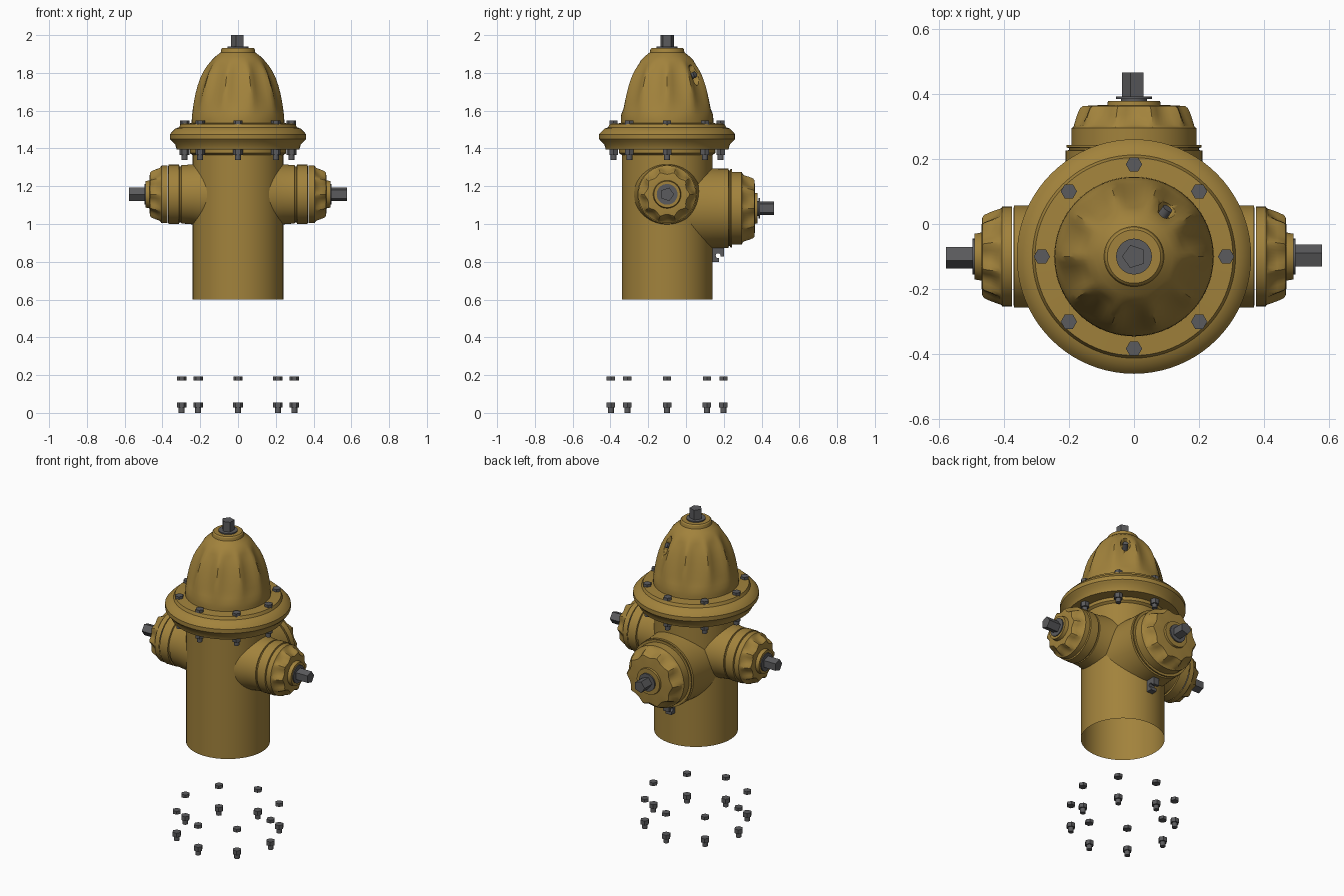
import bpy, bmesh, math
from mathutils import Matrix, Vector

if "Cube" in bpy.data.objects:
    bpy.data.objects.remove(bpy.data.objects["Cube"])

AXIS_Y = -0.10
FLUTES = 10


def material(name, rgb):
    m = bpy.data.materials.new(name)
    m.diffuse_color = (*rgb, 1)
    m.use_nodes = True
    bsdf = m.node_tree.nodes["Principled BSDF"]
    bsdf.inputs["Base Color"].default_value = (*rgb, 1)
    bsdf.inputs["Roughness"].default_value = 0.6
    return m


GOLD = material("ochre paint", (0.36, 0.225, 0.045))
STEEL = material("grey steel", (0.105, 0.105, 0.11))


def frame(loc, direction=(0, 0, 1)):
    """Matrix whose local z points along direction."""
    quat = Vector(direction).to_track_quat('Z', 'Y')
    return Matrix.Translation(loc) @ quat.to_matrix().to_4x4()


def finish(name, bm, mat, matrix, smooth=True):
    bmesh.ops.remove_doubles(bm, verts=bm.verts, dist=1e-5)
    bmesh.ops.recalc_face_normals(bm, faces=bm.faces)
    mesh = bpy.data.meshes.new(name)
    bm.to_mesh(mesh)
    bm.free()
    mesh.materials.append(mat)
    mesh.transform(matrix)
    obj = bpy.data.objects.new(name, mesh)
    bpy.context.collection.objects.link(obj)
    if smooth:
        bpy.ops.object.select_all(action='DESELECT')
        obj.select_set(True)
        bpy.context.view_layer.objects.active = obj
        bpy.ops.object.shade_smooth_by_angle(angle=math.radians(32))
    return obj


def scallop(angle):
    """Depth share of a flute: 1 in its middle, 0 on the rib."""
    period = math.tau / FLUTES
    offset = (angle - math.pi / 2 + period / 2) % period - period / 2
    return max(0, 1 - (offset / (period * 0.44)) ** 2)


def lathe(name, profile, mat, matrix, sides=80, smooth=True):
    """Spin (radius, height, optional flute depth) points round local z."""
    bm = bmesh.new()
    rings = []
    for radius, height, *depth in profile:
        ring = []
        for i in range(sides):
            a = math.tau * i / sides
            r = radius - (depth[0] * scallop(a) if depth else 0)
            ring.append(bm.verts.new((r * math.cos(a), r * math.sin(a), height)))
        rings.append(ring)
    for low, high in zip(rings, rings[1:]):
        for i in range(sides):
            j = (i + 1) % sides
            bm.faces.new((low[i], low[j], high[j], high[i]))
    return finish(name, bm, mat, matrix, smooth)


def prism(name, radius, bottom, top, mat, matrix, sides=6):
    """Closed straight column along local z."""
    profile = [(0, bottom), (radius, bottom), (radius, top), (0, top)]
    return lathe(name, profile, mat, matrix, sides, sides > 8)


def cut(target, cutter):
    """Subtract the cutter, then discard it."""
    cutter.hide_render = True
    mod = target.modifiers.new("cut", 'BOOLEAN')
    mod.operation = 'DIFFERENCE'
    mod.solver = 'EXACT'
    mod.object = cutter
    bpy.context.view_layer.objects.active = target
    bpy.ops.object.modifier_apply(modifier=mod.name)
    bpy.data.objects.remove(cutter)


upright = frame((0, AXIS_Y, 0))

# Barrel, open at the foot, with a lip under the flange
lathe("barrel", [(0.24, 0.6), (0.24, 1.365), (0.255, 1.375), (0.255, 1.41)],
      GOLD, upright)

# Wide bolted flange
lathe("flange", [(0.24, 1.395), (0.325, 1.395), (0.332, 1.42), (0.352, 1.44),
                 (0.36, 1.45), (0.36, 1.475), (0.352, 1.485), (0.332, 1.505),
                 (0.312, 1.512), (0.304, 1.53), (0.23, 1.535)], GOLD, upright)

# Fluted bonnet with a slot
bonnet = lathe("bonnet", [(0, 1.5), (0.245, 1.5), (0.245, 1.55), (0.243, 1.58),
                          (0.239, 1.61, 0.008), (0.233, 1.65, 0.014),
                          (0.225, 1.69, 0.018), (0.213, 1.735, 0.02),
                          (0.199, 1.775, 0.02), (0.182, 1.81, 0.017),
                          (0.16, 1.842, 0.01), (0.14, 1.866), (0.118, 1.888),
                          (0.092, 1.908), (0.088, 1.926), (0.082, 1.932),
                          (0, 1.932)], GOLD, upright)
a = math.radians(55)
outward = Vector((math.cos(a) * 0.9, math.sin(a) * 0.9, 0.43))
slot_at = Vector((math.cos(a) * 0.185, AXIS_Y + math.sin(a) * 0.185, 1.795))
side = Vector((-math.sin(a), math.cos(a), 0))
normal = outward.normalized()
rise = normal.cross(side)
slot_frame = Matrix.Translation(slot_at) @ Matrix((side, rise, normal)).transposed().to_4x4()
slot = prism("slot_cutter", 0.028, -0.05, 0.06, GOLD,
             slot_frame @ Matrix.Diagonal((1, 2.1, 1, 1)), 24)
cut(bonnet, slot)
prism("slot_pin", 0.016, -0.055, -0.005, STEEL, slot_frame, 16)


def operating_nut(name, matrix, start, end):
    """Round washer and five-sided nut."""
    prism(name + "_washer", 0.055, start, start + 0.008, STEEL, matrix, 32)
    prism(name, 0.037, start, end, STEEL, matrix, 5)


operating_nut("bonnet_nut", upright, 1.931, 2.0)


def outlet(name, matrix, neck, cap, nut_start, nut_end):
    lathe(name + "_neck", neck, GOLD, matrix)
    lathe(name + "_cap", cap, GOLD, matrix)
    operating_nut(name + "_nut", matrix, nut_start, nut_end)


# Two hose outlets at the sides
small_neck = [(0.175, 0.165), (0.168, 0.20), (0.159, 0.24), (0.154, 0.30),
              (0.148, 0.302), (0.148, 0.31), (0.157, 0.312), (0.157, 0.368),
              (0.148, 0.37), (0, 0.37)]
small_cap = [(0.153, 0.374), (0.153, 0.405), (0.148, 0.408), (0.146, 0.415, 0.01),
             (0.137, 0.44, 0.018), (0.128, 0.46, 0.018), (0.12, 0.466, 0.014),
             (0.095, 0.468), (0.074, 0.468), (0.07, 0.49), (0, 0.49)]
for label, sx in (("left", 1), ("right", -1)):
    outlet(label + "_outlet", frame((0, AXIS_Y, 1.157), (sx, 0, 0)),
           small_neck, small_cap, 0.488, 0.577)

# Large pumper outlet at the back
big_neck = [(0.222, 0.09), (0.215, 0.2), (0.21, 0.27), (0.21, 0.325),
            (0.2, 0.327), (0.2, 0.333), (0.207, 0.335), (0.207, 0.343), (0, 0.343)]
big_cap = [(0.192, 0.343), (0.192, 0.395), (0.186, 0.398), (0.184, 0.405, 0.012),
           (0.175, 0.435, 0.022), (0.166, 0.455, 0.022), (0.158, 0.462, 0.016),
           (0.13, 0.464), (0.082, 0.466), (0.08, 0.478), (0, 0.478)]
outlet("back_outlet", frame((0, AXIS_Y, 1.083), (0, 1, 0)),
       big_neck, big_cap, 0.484, 0.565)
prism("back_outlet_stem", 0.04, 0.47, 0.49, STEEL,
      frame((0, AXIS_Y, 1.083), (0, 1, 0)), 24)

# Chain lug under the back outlet
bm = bmesh.new()
bmesh.ops.create_cube(bm, size=1)
bmesh.ops.bevel(bm, geom=[e for e in bm.edges
                          if abs(e.verts[0].co.x - e.verts[1].co.x) > 0.5
                          and e.verts[0].co.z < 0 < e.verts[0].co.y],
                offset=0.35, segments=4, affect='EDGES')
lug = finish("chain_lug", bm, STEEL, Matrix.Translation((0, 0.165, 0.84))
             @ Matrix.Diagonal((0.04, 0.07, 0.08, 1)), False)
cut(lug, prism("lug_cutter", 0.013, -0.1, 0.1, STEEL,
               frame((0, 0.17, 0.832), (1, 0, 0)), 16))

# Flange bolts, and the loose foot bolts below: ring radius, head, nut, stud end
BOLT_RINGS = (("flange", 0.283, (1.525, 1.547), (1.365, 1.396), 1.34),
              ("foot", 0.298, (0.172, 0.192), (0.028, 0.055), 0.0))
for label, radius, head, nut, end in BOLT_RINGS:
    for i in range(8):
        a = math.tau * i / 8
        at = frame((radius * math.cos(a), AXIS_Y + radius * math.sin(a), 0))
        prism(label + "_bolt_head", 0.025, *head, STEEL, at)
        prism(label + "_bolt_nut", 0.026, *nut, STEEL, at)
        prism(label + "_bolt_stud", 0.016, end, nut[1], STEEL, at, 12)
